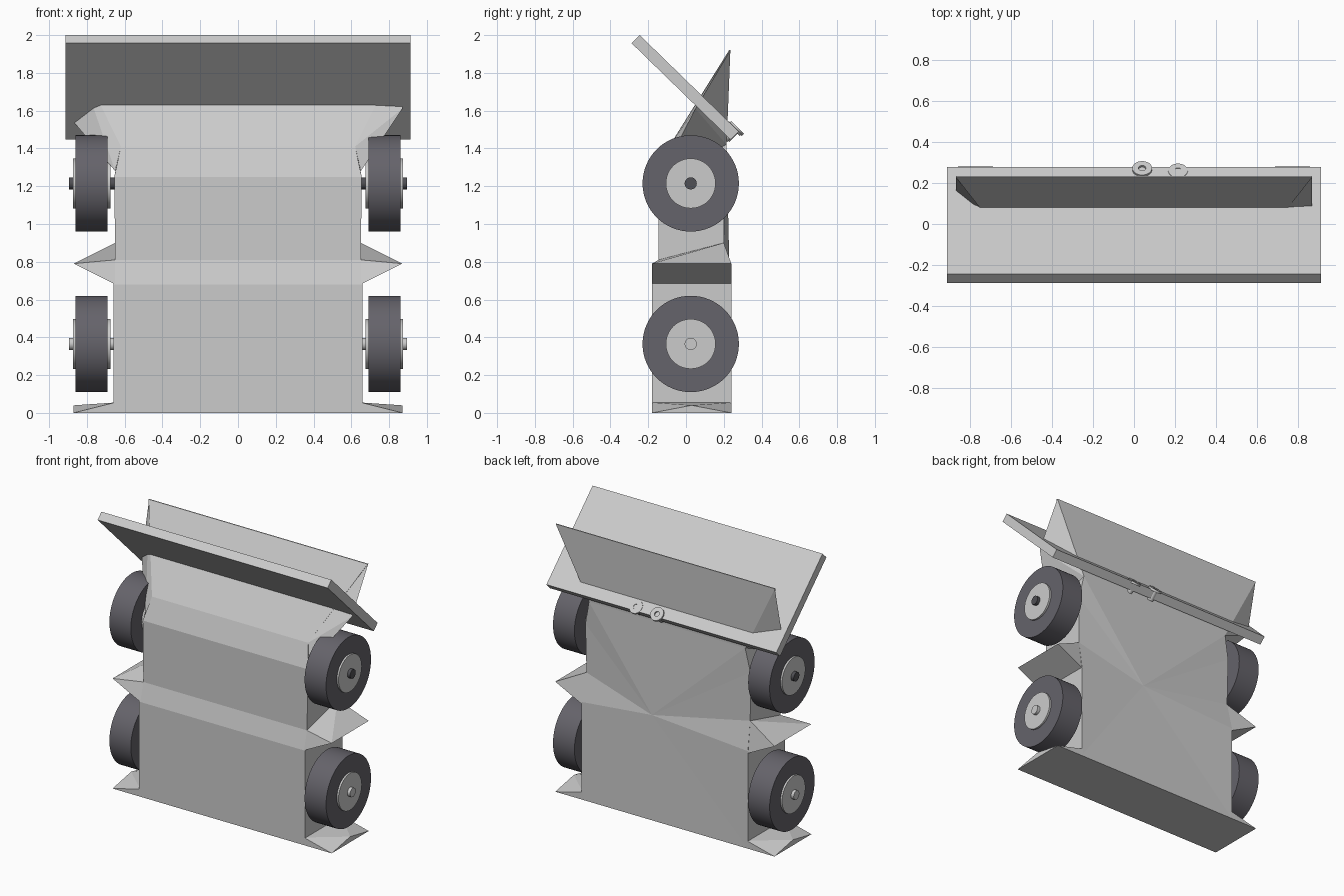
import bpy, bmesh, math
from mathutils import Vector, Matrix

cube = bpy.data.objects.get("Cube")
if cube:
    bpy.data.objects.remove(cube, do_unlink=True)


def material(name, colour):
    m = bpy.data.materials.new(name)
    m.use_nodes = True
    m.diffuse_color = (*colour, 1)
    m.node_tree.nodes["Principled BSDF"].inputs["Base Color"].default_value = (*colour, 1)
    return m


GREY = material("light grey", (0.6, 0.6, 0.6))
RUBBER = material("dark rubber", (0.13, 0.125, 0.145))
DARK = material("dark metal", (0.08, 0.08, 0.09))


def finish(bm, name, mat, smooth=False):
    bmesh.ops.recalc_face_normals(bm, faces=bm.faces)
    mesh = bpy.data.meshes.new(name)
    bm.to_mesh(mesh)
    bm.free()
    ob = bpy.data.objects.new(name, mesh)
    bpy.context.collection.objects.link(ob)
    mesh.materials.append(mat)
    if smooth:
        bpy.ops.object.select_all(action='DESELECT')
        ob.select_set(True)
        bpy.context.view_layer.objects.active = ob
        bpy.ops.object.shade_smooth_by_angle(angle=math.radians(35))
    return ob


def hull(name, points):
    bm = bmesh.new()
    for p in points:
        bm.verts.new(p)
    bmesh.ops.convex_hull(bm, input=bm.verts)
    bmesh.ops.dissolve_limit(bm, angle_limit=0.01, verts=bm.verts, edges=bm.edges)
    return finish(bm, name, GREY)


def lathe(name, profile, origin, axis, mat, steps=48):
    """Turn a closed (radius, along) profile round an axis."""
    bm = bmesh.new()
    rot = Vector((0, 0, 1)).rotation_difference(Vector(axis)).to_matrix().to_4x4()
    vs = [bm.verts.new((r, 0, h)) for r, h in profile]
    es = [bm.edges.new((vs[i], vs[(i + 1) % len(vs)])) for i in range(len(vs))]
    bmesh.ops.spin(bm, geom=vs + es, cent=(0, 0, 0), axis=(0, 0, 1),
                   angle=math.tau, steps=steps, use_merge=True)
    bmesh.ops.remove_doubles(bm, verts=bm.verts, dist=1e-5)
    bm.transform(Matrix.Translation(origin) @ rot)
    return finish(bm, name, mat, True)


def disc(name, radius, start, end, origin, axis, mat):
    profile = [(0, start), (radius, start), (radius, end), (0, end)]
    return lathe(name, profile, origin, axis, mat)


# Body: half width, front y, front z, back y, back z for each level
levels = [(0.66, -0.18, 0, 0.24, 0),
          (0.66, -0.18, 0.68, 0.24, 0.70),
          (0.65, -0.145, 0.81, 0.20, 0.90),
          (0.655, -0.145, 1.25, 0.205, 1.25),
          (0.62, -0.09, 1.41, 0.215, 1.42),
          (0.87, 0.228, 1.92, 0.235, 1.92)]
bm = bmesh.new()
rings = [[bm.verts.new(p) for p in ((-w, yf, zf), (w, yf, zf), (w, yb, zb), (-w, yb, zb))]
         for w, yf, zf, yb, zb in levels]
for n, (a, b) in enumerate(zip(rings, rings[1:])):
    for i in range(4):
        if i != 2 or n == 4:
            j = (i + 1) % 4
            bm.faces.new((a[i], a[j], b[j], b[i]))
bm.faces.new(rings[0])
bm.faces.new(rings[-1])
# Back panel fans out from one point
hub = bm.verts.new((0.11, 0.23, 0.75))
rim = [r[2] for r in rings[:5]] + [r[3] for r in rings[4::-1]]
for i in range(len(rim)):
    bm.faces.new((rim[i], rim[(i + 1) % len(rim)], hub))
finish(bm, "body", GREY)

# Pointed flares along the sides
for s, side in ((1, "left"), (-1, "right")):
    hull(side + "_lower_flare",
         [(s * 0.65, y, z) for y in (-0.18, 0.24) for z in (0, 0.055)]
         + [(s * 0.87, -0.18, 0), (s * 0.87, 0.24, 0), (s * 0.87, 0.03, 0.04)])
    hull(side + "_middle_flare",
         [(s * 0.65, -0.18, 0.68), (s * 0.65, -0.145, 0.81), (s * 0.65, 0.24, 0.68),
          (s * 0.65, 0.20, 0.90), (s * 0.87, -0.18, 0.79), (s * 0.87, 0.24, 0.79)])
    tip = (0.87, 0.05, 1.61) if s > 0 else (-0.87, 0.15, 1.54)
    hull(side + "_upper_flare",
         [(s * 0.62, -0.09, 1.41), (s * 0.65, -0.12, 1.28), (s * 0.62, 0.215, 1.42),
          (s * 0.87, 0.235, 1.92), tip])

# Slanted wing panel
hull("wing", [(x, y, z) for x in (-0.913, 0.913)
              for y, z in ((-0.245, 2.0), (-0.288, 1.957), (0.236, 1.447), (0.279, 1.49))])

# Pipes through the lower edge of the wing
for x, y in ((0.04, 0.248), (0.215, 0.236)):
    lathe("exhaust_pipe", [(0.018, -0.05), (0.024, -0.05), (0.024, 0.02), (0.048, 0.02),
                           (0.048, 0.036), (0.018, 0.036)],
          (x, y, 1.486), (0, 1, 1), GREY, 24)

# Wheels
for s, side in ((1, "left"), (-1, "right")):
    for z, row, cap in ((0.365, "lower", GREY), (1.215, "upper", DARK)):
        name = f"{side}_{row}_"
        spot, axis = (0, 0.025, z), (s, 0, 0)
        lathe(name + "tyre", [(0.12, 0.69), (0.255, 0.69), (0.255, 0.86), (0.12, 0.86)],
              spot, axis, RUBBER, 64)
        disc(name + "hub", 0.132, 0.675, 0.873, spot, axis, GREY)
        disc(name + "axle", 0.032, 0.60, 0.895, spot, axis, cap)
